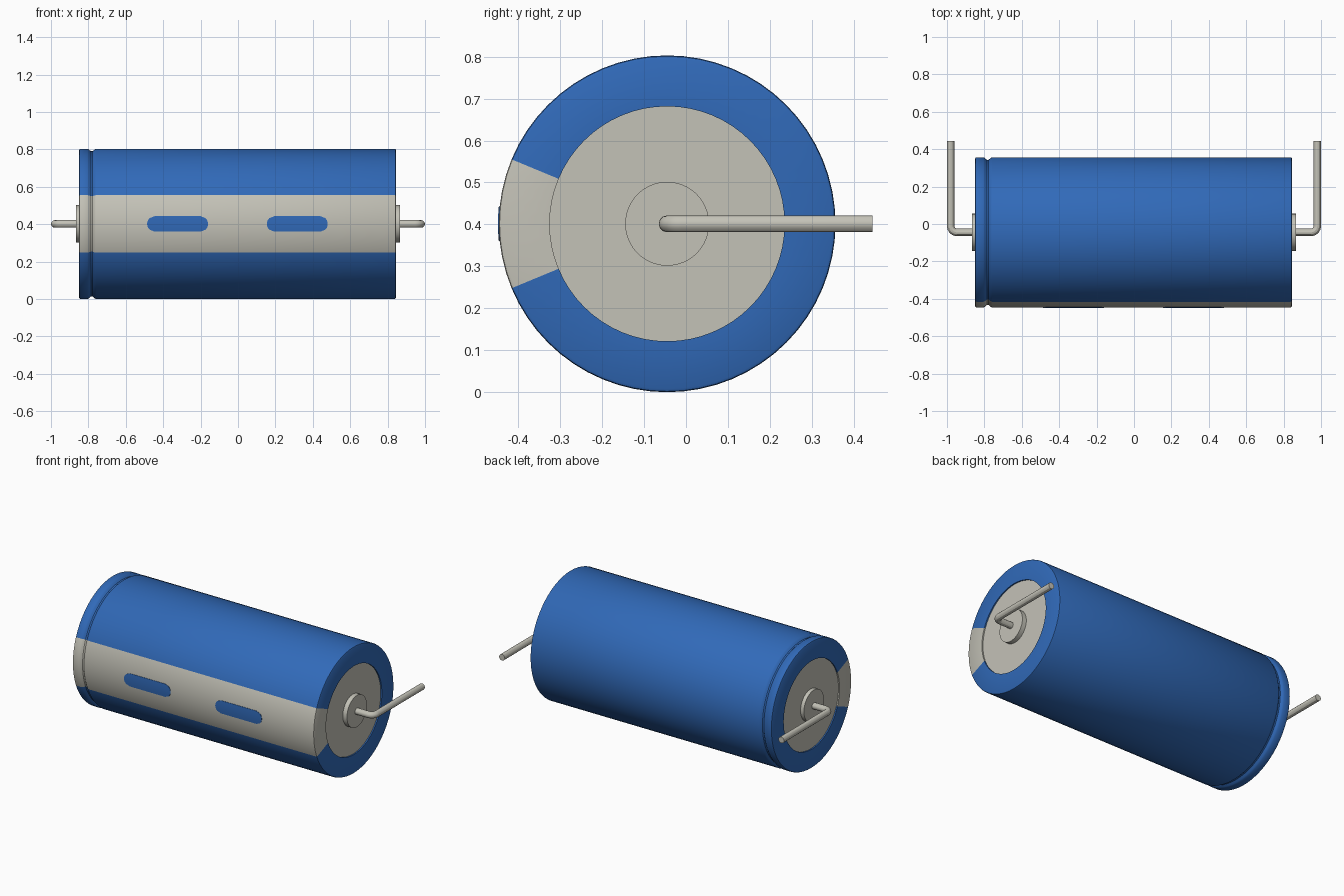
import bpy, bmesh
from math import pi, cos, sin, sqrt

old = bpy.data.objects.get("Cube")
if old:
    bpy.data.objects.remove(old)

R = 0.4015            # can radius
CY, CZ = -0.045, R    # axis position
SEG = 64
STRIPE = pi / 8       # half angle of the stripe


def material(name, rgb, rough=0.5):
    m = bpy.data.materials.new(name)
    m.use_nodes = True
    m.diffuse_color = (*rgb, 1)
    m.node_tree.nodes["Principled BSDF"].inputs["Base Color"].default_value = (*rgb, 1)
    m.roughness = rough
    return m


blue = material("sleeve blue", (0.03, 0.142, 0.48))
grey = material("warm grey", (0.55, 0.54, 0.475))


def finish(name, bm, mats):
    bmesh.ops.recalc_face_normals(bm, faces=bm.faces)
    me = bpy.data.meshes.new(name)
    bm.to_mesh(me)
    bm.free()
    ob = bpy.data.objects.new(name, me)
    bpy.context.collection.objects.link(ob)
    for m in mats:
        me.materials.append(m)
    bpy.ops.object.select_all(action="DESELECT")
    ob.select_set(True)
    bpy.context.view_layer.objects.active = ob
    bpy.ops.object.shade_smooth_by_angle(angle=pi / 6)
    return ob


def lathe(name, profile, mats, stripe=False, cap=False):
    """Revolve (x, radius) pairs about the can axis; angle zero faces the front."""
    bm = bmesh.new()
    rings = []
    for x, r in profile:
        rings.append([bm.verts.new((x, CY - r * cos(2 * pi * k / SEG),
                                    CZ + r * sin(2 * pi * k / SEG))) for k in range(SEG)])
    for a, b in zip(rings, rings[1:]):
        for k in range(SEG):
            j = (k + 1) % SEG
            f = bm.faces.new((a[k], a[j], b[j], b[k]))
            mid = (k + 0.5) * 2 * pi / SEG
            if stripe and min(mid, 2 * pi - mid) < STRIPE:
                f.material_index = 1
    if cap:
        bm.faces.new(rings[0])
        bm.faces.new(rings[-1])
    return finish(name, bm, mats)


# Sleeve with rolled ends, crimp groove and a front stripe
inner = 0.28
lathe("sleeve", [
    (-0.835, inner), (-0.85, inner), (-0.85, R - 0.008), (-0.847, R - 0.002), (-0.842, R),
    (-0.805, R), (-0.797, R - 0.004), (-0.787, R - 0.013), (-0.777, R - 0.013),
    (-0.767, R - 0.004), (-0.759, R),
    (0.837, R), (0.842, R - 0.002), (0.845, R - 0.008), (0.845, inner), (0.83, inner),
], (blue, grey), stripe=True)


# Slot marks: thin curved plates on the stripe
def slot(name, cx, half=0.163, rad=0.041, cols=8):
    bm = bmesh.new()
    rows = []
    for i in range(cols + 1):
        z = rad * (2 * i / cols - 1)
        w = half - rad + sqrt(max(rad * rad - z * z, 0)) * 0.95 + 0.002
        y = CY - sqrt((R + 0.002) ** 2 - z * z)
        rows.append([bm.verts.new((cx + s * w, y, CZ + z)) for s in (-1, 1)])
    for a, b in zip(rows, rows[1:]):
        bm.faces.new((a[0], a[1], b[1], b[0]))
    ext = bmesh.ops.extrude_face_region(bm, geom=bm.faces[:])
    for v in ext["geom"]:
        if isinstance(v, bmesh.types.BMVert):
            v.co.y += 0.004
    finish(name, bm, (blue,))


slot("right_slot_mark", -0.323)
slot("left_slot_mark", 0.317)

# End discs, terminal buttons and bent leads
for side, s, end in (("right", -1, 0.85), ("left", 1, 0.845)):
    lathe(side + "_end_disc", [(s * (end - 0.03), inner), (s * (end - 0.008), inner)], (grey,), cap=True)
    lathe(side + "_button", [(s * (end - 0.02), 0.1), (s * 0.866, 0.1)], (grey,), cap=True)

    bend, wire, out = 0.035, 0.02, 0.98
    path = [(0.85, CY)]
    for i in range(9):
        a = i / 8 * pi / 2
        path.append((out - bend + bend * sin(a), CY + bend - bend * cos(a)))
    path.append((out, 0.445))

    cu = bpy.data.curves.new(side + "_lead", "CURVE")
    cu.dimensions = "3D"
    cu.bevel_depth = wire
    cu.bevel_resolution = 4
    cu.use_fill_caps = True
    sp = cu.splines.new("POLY")
    sp.points.add(len(path) - 1)
    for p, (x, y) in zip(sp.points, path):
        p.co = (s * x, y, CZ, 1)
    sp.use_smooth = True
    cu.materials.append(grey)
    lead = bpy.data.objects.new(side + "_lead", cu)
    bpy.context.collection.objects.link(lead)
    bpy.ops.object.select_all(action="DESELECT")
    lead.select_set(True)
    bpy.context.view_layer.objects.active = lead
    bpy.ops.object.convert(target="MESH")
    bpy.ops.object.shade_smooth_by_angle(angle=pi / 6)
